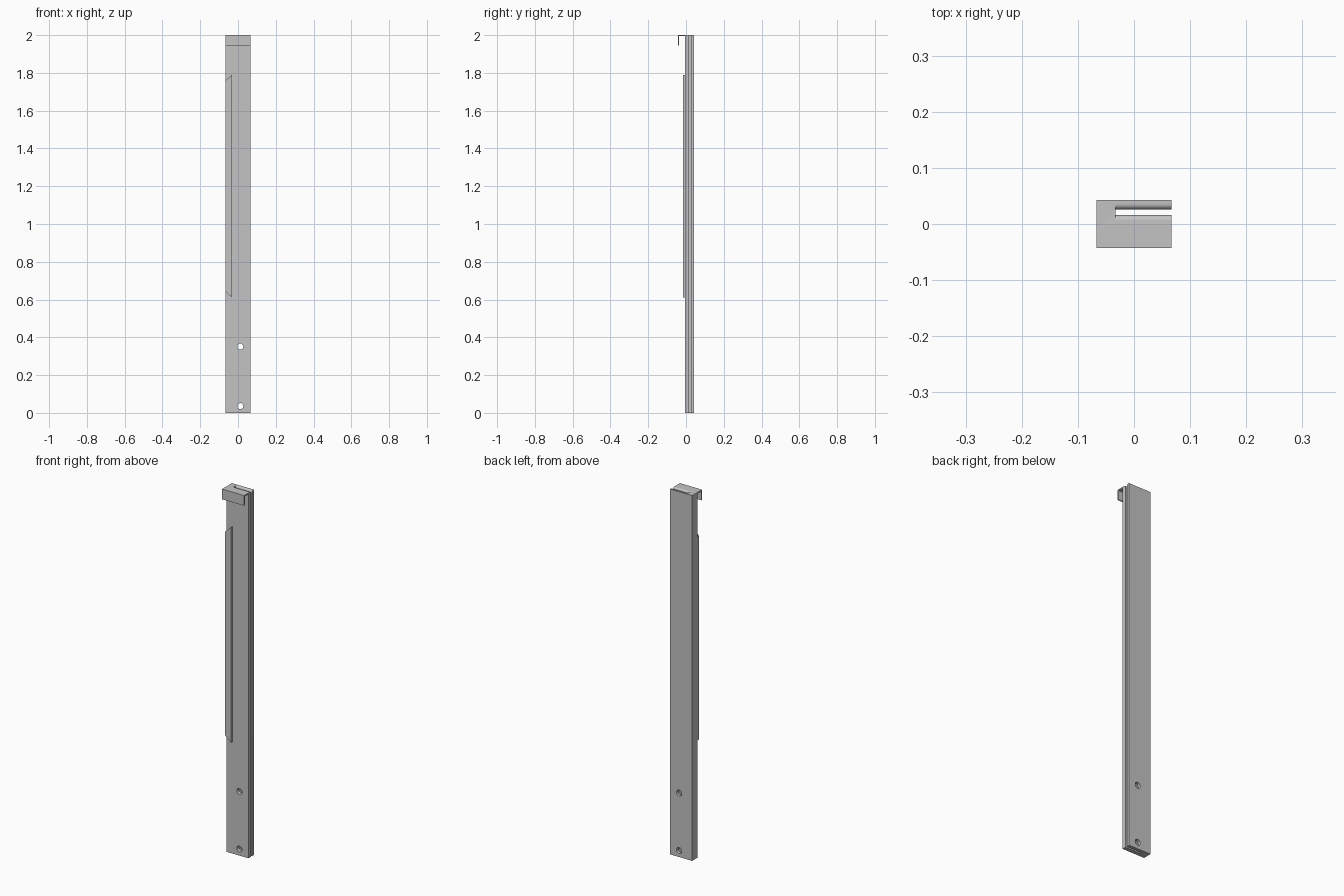
import bpy
import bmesh
from math import sin, cos, pi, radians

default = bpy.data.objects.get("Cube")
if default:
    bpy.data.objects.remove(default, do_unlink=True)

GREY = (0.55, 0.55, 0.55, 1)
metal = bpy.data.materials.new("light grey metal")
metal.use_nodes = True
metal.diffuse_color = GREY
metal.node_tree.nodes["Principled BSDF"].inputs["Base Color"].default_value = GREY

HALF_W = 0.067             # half width of the bar
FRONT, BACK = -0.005, 0.0425
TOP = 2.0


def prism(name, outline, axis, lo, hi):
    """Extrude a flat outline along the named axis from lo to hi."""
    place = {"x": lambda a, b, d: (d, a, b),
             "y": lambda a, b, d: (a, d, b)}[axis]
    bm = bmesh.new()
    face = bm.faces.new([bm.verts.new(place(a, b, lo)) for a, b in outline])
    new = bmesh.ops.extrude_face_region(bm, geom=[face])["geom"]
    bmesh.ops.translate(bm, vec=place(0, 0, hi - lo),
                        verts=[v for v in new if isinstance(v, bmesh.types.BMVert)])
    bmesh.ops.recalc_face_normals(bm, faces=bm.faces)
    mesh = bpy.data.meshes.new(name)
    bm.to_mesh(mesh)
    bm.free()
    mesh.materials.append(metal)
    obj = bpy.data.objects.new(name, mesh)
    bpy.context.collection.objects.link(obj)
    return obj


def cut(target, cutter):
    """Subtract the cutter from the target and discard it."""
    cutter.hide_render = True
    mod = target.modifiers.new("cut", "BOOLEAN")
    mod.operation = "DIFFERENCE"
    mod.solver = "EXACT"
    mod.object = cutter
    bpy.context.view_layer.objects.active = target
    bpy.ops.object.modifier_apply(modifier=mod.name)
    bpy.data.objects.remove(cutter, do_unlink=True)


def arc(cx, cz, r, start, end, steps):
    return [(cx + r * cos(start + (end - start) * i / steps),
             cz + r * sin(start + (end - start) * i / steps)) for i in range(steps + 1)]


# Long flat bar
bar = prism("bar", [(FRONT, 0), (BACK, 0), (BACK, TOP), (FRONT, TOP)],
            "x", -HALF_W, HALF_W)

# Slot open on the left side, with rounded lips at the top
near, far, r = 0.016, 0.026, 0.010
slot = [(near, -0.1), (far, -0.1)]
slot += arc(far + r, TOP - r, r, pi, pi / 2, 8)
slot += [(far + r, TOP + 0.1), (near - r, TOP + 0.1)]
slot += arc(near - r, TOP - r, r, pi / 2, 0, 8)
cut(bar, prism("slot_cutter", slot, "x", -0.033, HALF_W + 0.1))

# Two round screw holes near the bottom
for z in (0.036, 0.351):
    circle = arc(0.012, z, 0.016, 0, 2 * pi, 32)[:-1]
    cut(bar, prism("hole_cutter", circle, "y", -0.2, 0.2))

# Hooked lip at the top of the front
t = 0.006
tip, drop = -0.0425, 1.944
hook = prism("top_hook", [(FRONT, TOP), (tip, TOP), (tip, drop), (tip + t, drop),
                          (tip + t, TOP - t), (FRONT, TOP - t)],
             "x", -HALF_W, HALF_W)

# Raised strip with slanted ends along the front right edge
strip = prism("raised_strip", [(-HALF_W, 0.643), (-0.031, 0.611),
                               (-0.031, 1.79), (-HALF_W, 1.758)],
              "y", -0.017, FRONT)

# Smooth the round surfaces, keep the edges sharp
bpy.ops.object.select_all(action="DESELECT")
for obj in (bar, hook, strip):
    obj.select_set(True)
bpy.context.view_layer.objects.active = bar
bpy.ops.object.shade_smooth_by_angle(angle=radians(30))
